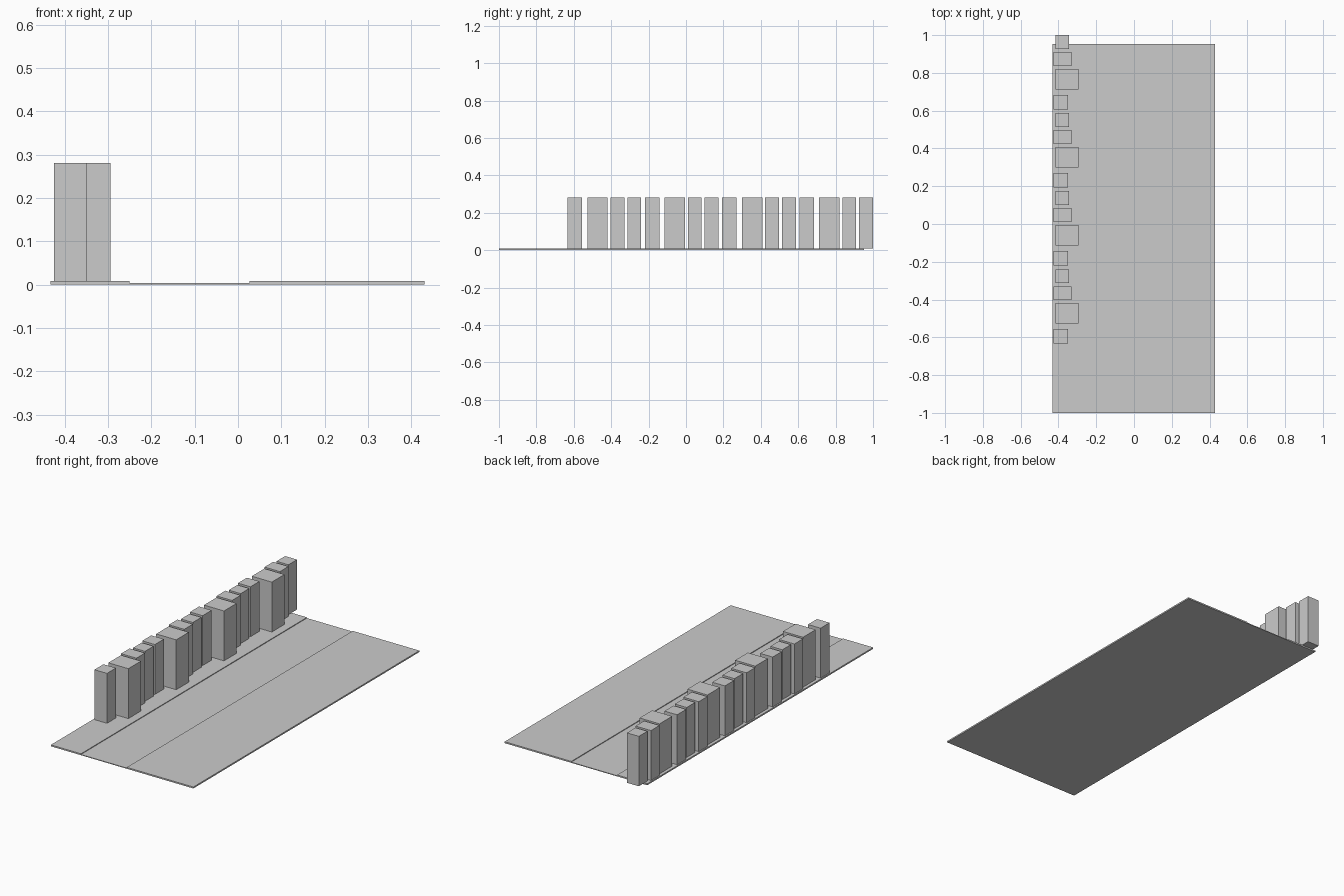
import bpy
import bmesh

if "Cube" in bpy.data.objects:
    bpy.data.objects.remove(bpy.data.objects["Cube"])


def box(name, x0, x1, y0, y1, z0, z1):
    bm = bmesh.new()
    bmesh.ops.create_cube(bm, size=1)
    bmesh.ops.scale(bm, vec=(x1 - x0, y1 - y0, z1 - z0), verts=bm.verts)
    bmesh.ops.translate(bm, vec=((x0 + x1) / 2, (y0 + y1) / 2, (z0 + z1) / 2), verts=bm.verts)
    mesh = bpy.data.meshes.new(name)
    bm.to_mesh(mesh)
    bm.free()
    obj = bpy.data.objects.new(name, mesh)
    bpy.context.collection.objects.link(obj)
    return obj


ROAD_Z, KERB_Z, ROOF_Z = 0.004, 0.008, 0.281
FRONT, BACK = -1.0, 0.953

# road slab with a raised strip on each side
box("road", -0.432, 0.43, FRONT, BACK, 0, ROAD_Z)
box("left_pavement", -0.432, -0.25, FRONT, BACK, ROAD_Z, KERB_Z)
box("right_ground", 0.027, 0.43, FRONT, BACK, ROAD_Z, KERB_Z)

# four building footprints (x0, x1, y0, y1), back to front, repeated along the street
FOOTPRINTS = {
    "narrow_building": (-0.415, -0.343, 0.926, 1.0),
    "medium_building": (-0.425, -0.332, 0.836, 0.91),
    "wide_building": (-0.415, -0.294, 0.712, 0.821),
    "small_building": (-0.425, -0.349, 0.606, 0.684),
}
PERIOD = 0.4132
for block in range(4):
    for name, (x0, x1, y0, y1) in FOOTPRINTS.items():
        dy = block * PERIOD
        box(f"{name}_{block + 1}", x0, x1, y0 - dy, y1 - dy, KERB_Z, ROOF_Z)
